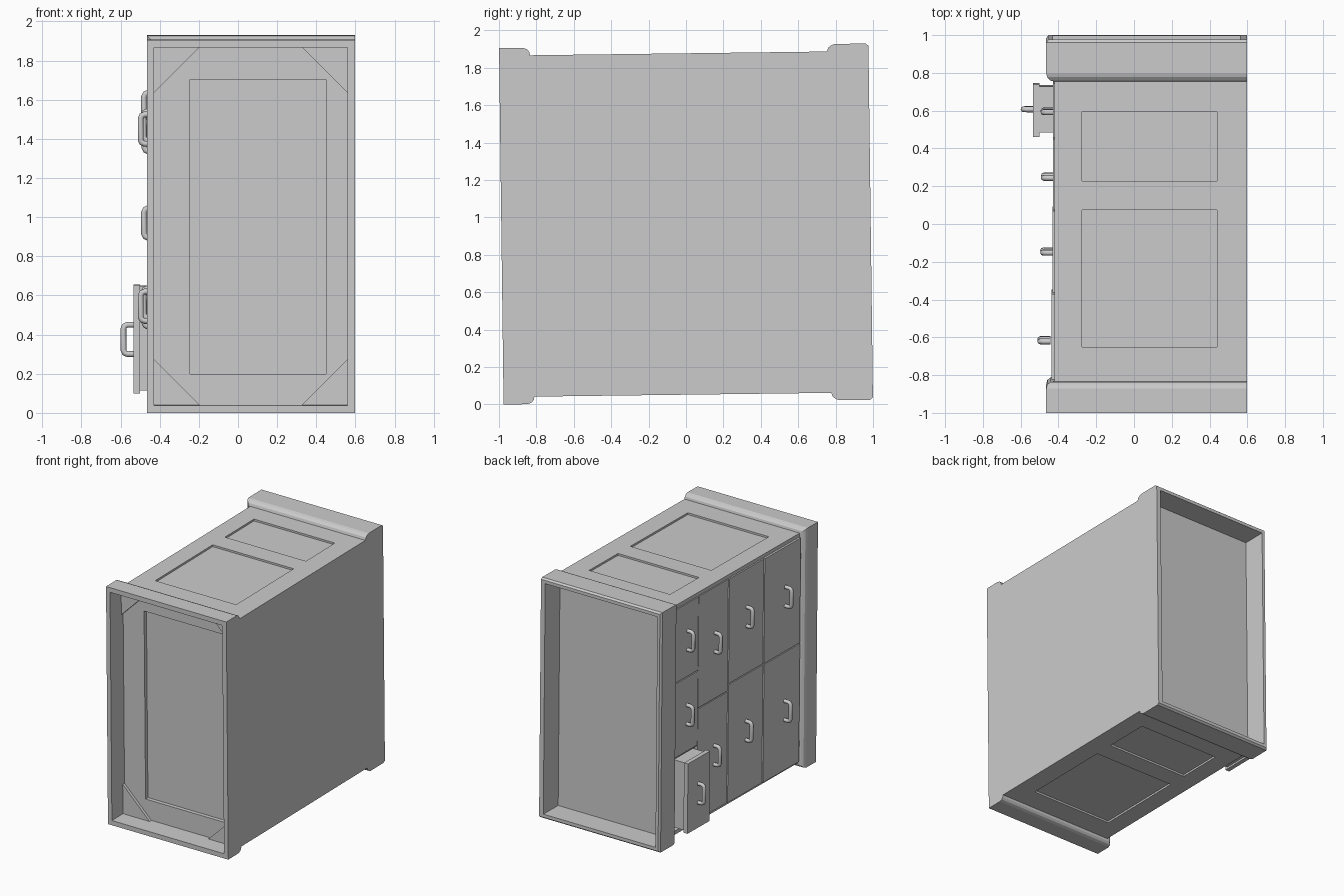
import bpy, bmesh, math
from mathutils import Matrix

if "Cube" in bpy.data.objects:
    bpy.data.objects.remove(bpy.data.objects["Cube"])

# Everything is built upright around the origin, then leaned back slightly
TILT = Matrix.Translation((0, 0, 0.965)) @ Matrix.Rotation(0.0127, 4, 'X')
HZ, BZ, HY = 0.9525, 0.9125, 0.9875      # flange half height, body half height, half length
XL, XR = -0.42, 0.597                    # carcass left face, flat right face


def add(name, mesh, loc=(0, 0, 0)):
    ob = bpy.data.objects.new(name, mesh)
    bpy.context.collection.objects.link(ob)
    ob.matrix_world = TILT @ Matrix.Translation(loc)
    return ob


def box_into(bm, x0, x1, y0, y1, z0, z1):
    m = Matrix.Translation(((x0 + x1) / 2, (y0 + y1) / 2, (z0 + z1) / 2))
    bmesh.ops.create_cube(bm, size=1, matrix=m @ Matrix.Diagonal((x1 - x0, y1 - y0, z1 - z0, 1)))


def boxes(name, dims):
    bm = bmesh.new()
    for d in dims:
        box_into(bm, *d)
    me = bpy.data.meshes.new(name)
    bm.to_mesh(me)
    bm.free()
    return add(name, me)


# Carcass: rectangles lofted along y, folding inwards at both ends for the recesses
F = XL - 0.045                           # flange left edge
IN = (-0.43, 0.56, 0.915)                # opening: left, right, half height
stations = [
    (-0.825, *IN), (-HY, *IN), (-HY, F, XR, HZ), (-0.86, F, XR, HZ),
    (-0.838, F + 0.006, XR, HZ - 0.008), (-0.826, F + 0.02, XR, HZ - 0.022),
    (-0.822, XL, XR, BZ), (0.765, XL, XR, BZ), (0.772, F + 0.02, XR, HZ - 0.02),
    (0.79, F + 0.005, XR, HZ - 0.006), (0.81, F, XR, HZ), (HY - 0.015, F, XR, HZ),
    (HY, F + 0.012, XR, HZ - 0.012), (HY, *IN), (0.80, *IN)]
bm = bmesh.new()
rings = []
for y, x0, x1, h in stations:
    rings.append([bm.verts.new(p) for p in
                  ((x0, y, -h), (x1, y, -h), (x1, y, h), (x0, y, h))])
for a, b in zip(rings, rings[1:]):
    for i in range(4):
        j = (i + 1) % 4
        bm.faces.new((a[i], a[j], b[j], b[i]))
bm.faces.new(rings[0])
bm.faces.new(rings[-1][::-1])
bmesh.ops.recalc_face_normals(bm, faces=bm.faces)
me = bpy.data.meshes.new("carcass")
bm.to_mesh(me)
bm.free()
carcass = add("carcass", me)

# Sunken panels on top, underside and front, plus the cavity of the open drawer
cuts = [(-0.245, 0.45, -0.9, -0.795, -0.757, 0.75),
        (-0.6, 0.2, 0.465, 0.755, 0.07 - HZ, 0.645 - HZ)]
for y0, y1 in ((0.24, 0.605), (-0.64, 0.085)):
    for z in (-BZ, BZ):
        cuts.append((-0.275, 0.44, y0, y1, z - 0.015, z + 0.015))
cutter = boxes("panel_cutter", cuts)
cutter.hide_render = True
mod = carcass.modifiers.new("panels", 'BOOLEAN')
mod.object = cutter
mod.solver = 'EXACT'
bpy.context.view_layer.update()
dg = bpy.context.evaluated_depsgraph_get()
cut_mesh = bpy.data.meshes.new_from_object(carcass.evaluated_get(dg))
carcass.modifiers.clear()
carcass.data = cut_mesh
bpy.data.objects.remove(cutter)

# Triangular corner braces inside the front recess
for sx, cx in ((1, IN[0]), (-1, IN[1])):
    for sz in (-1, 1):
        bm = bmesh.new()
        tri = [bm.verts.new((cx + sx * a, -0.823, sz * (IN[2] - b)))
               for a, b in ((0, 0), (0.235, 0), (0, 0.235))]
        out = bmesh.ops.extrude_face_region(bm, geom=[bm.faces.new(tri)])
        for v in out["geom"]:
            if isinstance(v, bmesh.types.BMVert):
                v.co.y -= 0.025
        bmesh.ops.recalc_face_normals(bm, faces=bm.faces)
        me = bpy.data.meshes.new("corner_brace")
        bm.to_mesh(me)
        bm.free()
        add("corner_brace", me)

# Handle: round bar bent into a U
cu = bpy.data.curves.new("handle", 'CURVE')
cu.dimensions = '3D'
cu.bevel_depth = 0.015
cu.bevel_resolution = 2
path = [(0.005, -0.075), (-0.03, -0.075), (-0.044, -0.069), (-0.05, -0.055)]
path += [(x, -z) for x, z in reversed(path)]
sp = cu.splines.new('POLY')
sp.points.add(len(path) - 1)
for p, (x, z) in zip(sp.points, path):
    p.co = (x, 0, z, 1)
tmp = add("handle_curve", cu)
bpy.context.view_layer.update()
handle_mesh = bpy.data.meshes.new_from_object(tmp.evaluated_get(bpy.context.evaluated_depsgraph_get()))
bpy.data.objects.remove(tmp)
for p in handle_mesh.polygons:
    p.use_smooth = True

# Drawer fronts: y range, face x, handle y, row edges, handle heights
columns = [
    (0.465, 0.76, -0.43, 0.60, (0.655, 1.25, 1.84), (0.95, 1.54)),
    (0.085, 0.465, -0.428, 0.25, (0.055, 0.945, 1.84), (0.50, 1.395)),
    (-0.355, 0.085, -0.432, -0.145, (0.055, 1.0, 1.84), (0.55, 1.455)),
    (-0.815, -0.355, -0.437, -0.615, (0.055, 1.0, 1.84), (0.54, 1.445))]
for y0, y1, x, hy, edges, heights in columns:
    for z0, z1, hz in zip(edges, edges[1:], heights):
        g = 0.004
        boxes("drawer_front", [(x, XL + 0.003, y0 + g, y1 - g, z0 + g - HZ, z1 - g - HZ)])
        hx = x if hy > -0.5 else -0.447
        add("handle", handle_mesh, (hx, hy, hz - HZ))

# Drawer pulled open
boxes("open_drawer_box", [(-0.505, 0.0, 0.48, 0.725, 0.095 - HZ, 0.63 - HZ)])
boxes("open_drawer_front", [(-0.535, -0.5, 0.457, 0.735, 0.08 - HZ, 0.635 - HZ)])
add("handle", handle_mesh, (-0.535, 0.60, 0.355 - HZ))
